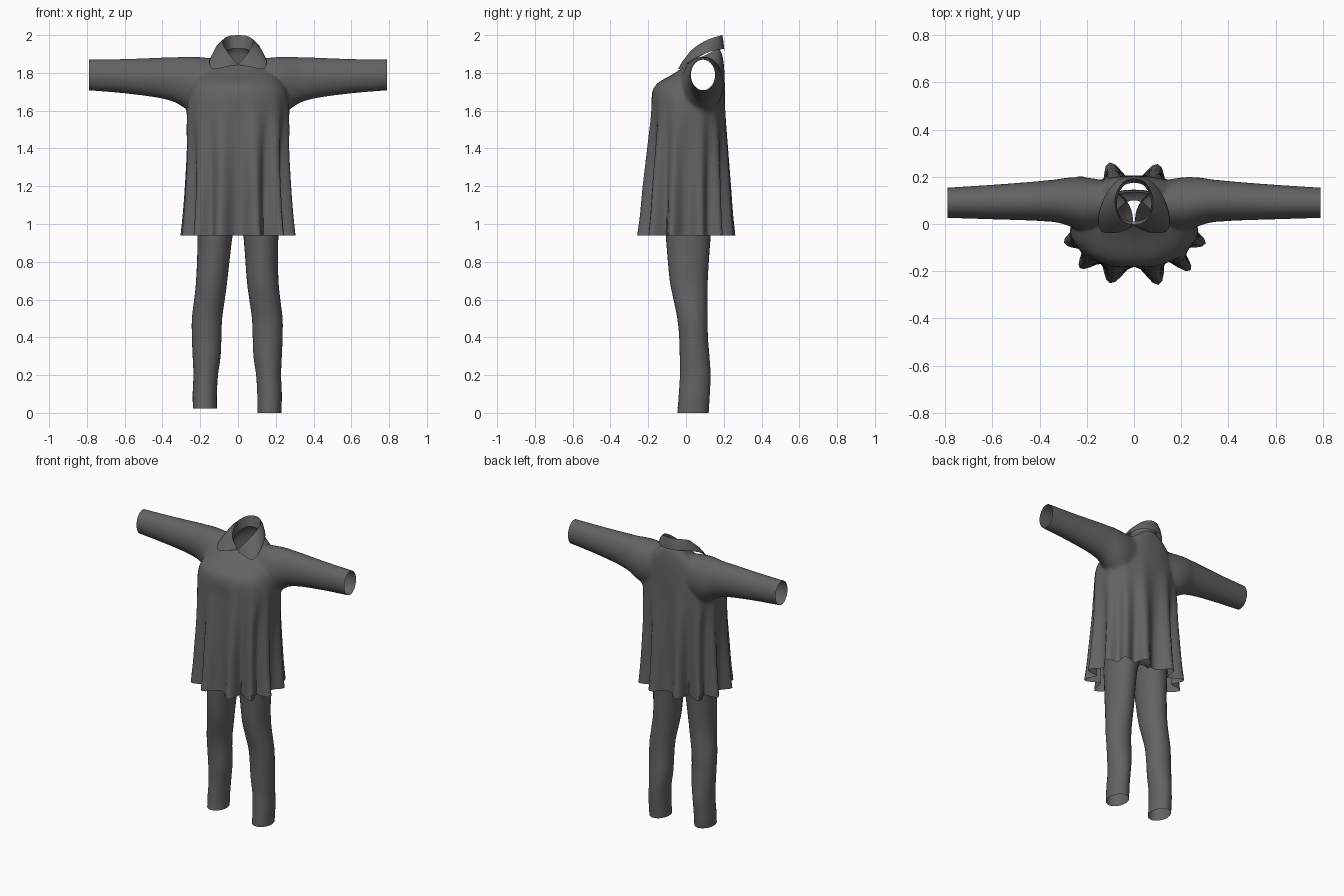
import bpy, bmesh, math

if "Cube" in bpy.data.objects:
    bpy.data.objects.remove(bpy.data.objects["Cube"])

cloth = bpy.data.materials.new("dark_grey_cloth")
cloth.diffuse_color = (0.125, 0.125, 0.125, 1)
cloth.use_nodes = True
cloth.node_tree.nodes["Principled BSDF"].inputs["Base Color"].default_value = cloth.diffuse_color


def smooth_stations(st, sub=4):
    """Catmull-Rom resampling of a list of equal-length tuples."""
    out = []
    for i in range(len(st) - 1):
        a, b, c, d = st[max(i - 1, 0)], st[i], st[i + 1], st[min(i + 2, len(st) - 1)]
        for k in range(sub):
            t = k / sub
            out.append(tuple(0.5 * (2 * q + (r - p) * t + (2 * p - 5 * q + 4 * r - s) * t * t
                                    + (3 * q - p - 3 * r + s) * t ** 3)
                             for p, q, r, s in zip(a, b, c, d)))
    return out + [st[-1]]


def loft(name, rings, closed=True, caps=False):
    bm = bmesh.new()
    rows = [[bm.verts.new(p) for p in ring] for ring in rings]
    n = len(rows[0])
    for a, b in zip(rows, rows[1:]):
        for i in range(n if closed else n - 1):
            j = (i + 1) % n
            bm.faces.new((a[i], a[j], b[j], b[i]))
    if caps:
        bm.faces.new(rows[0][::-1])
        bm.faces.new(rows[-1])
    bmesh.ops.recalc_face_normals(bm, faces=bm.faces)
    me = bpy.data.meshes.new(name)
    bm.to_mesh(me)
    bm.free()
    ob = bpy.data.objects.new(name, me)
    bpy.context.collection.objects.link(ob)
    me.materials.append(cloth)
    return ob


def shade(ob, angle=60):
    bpy.ops.object.select_all(action='DESELECT')
    ob.select_set(True)
    bpy.context.view_layer.objects.active = ob
    bpy.ops.object.shade_smooth_by_angle(angle=math.radians(angle))


def spow(v, e):
    return math.copysign(abs(v) ** e, v)


# Tunic body: z at front, z at back, half width, front y, back y, fold depth
body_stations = [
    (0.94, 0.94, 0.278, -0.222, 0.225, 0.036),
    (1.05, 1.05, 0.272, -0.214, 0.220, 0.030),
    (1.20, 1.20, 0.267, -0.208, 0.217, 0.023),
    (1.40, 1.40, 0.266, -0.196, 0.213, 0.013),
    (1.58, 1.58, 0.274, -0.184, 0.208, 0.005),
    (1.69, 1.69, 0.262, -0.180, 0.206, 0.0),
    (1.745, 1.78, 0.232, -0.150, 0.204, 0.0),
    (1.79, 1.845, 0.185, -0.075, 0.200, 0.0),
    (1.82, 1.90, 0.120, -0.030, 0.190, 0.0),
    (1.845, 1.93, 0.078, 0.000, 0.175, 0.0),
]


def body_ring(zf, zb, hx, yf, yb, fold, n=96):
    ring = []
    for i in range(n):
        p = 2 * math.pi * i / n                      # 0 = straight ahead
        s, c = math.sin(p), math.cos(p)
        w = fold * -math.cos(12 * p) * (1 + 0.25 * math.sin(2 * p + 0.6))
        x = hx * spow(s, 0.82) + w * s
        y = (yf + yb) / 2 - (yb - yf) / 2 * spow(c, 0.82) - w * c
        ring.append((x, y, zf + (zb - zf) * (y - yf) / (yb - yf)))
    return ring


tunic = loft("tunic", [body_ring(*s) for s in smooth_stations(body_stations)], caps=True)

# Sleeves: x, bottom z, top z, front y, back y
sleeve_stations = [
    (0.09, 1.66, 1.872, 0.000, 0.175),
    (0.20, 1.585, 1.886, -0.03, 0.200),
    (0.28, 1.61, 1.888, -0.008, 0.198),
    (0.33, 1.642, 1.884, 0.006, 0.190),
    (0.42, 1.668, 1.880, 0.014, 0.180),
    (0.60, 1.692, 1.873, 0.020, 0.166),
    (0.79, 1.708, 1.870, 0.026, 0.154),
]


def sleeve_ring(x, z0, z1, y0, y1, side, n=40):
    return [(side * x, (y0 + y1) / 2 + (y1 - y0) / 2 * math.cos(a),
             (z0 + z1) / 2 + (z1 - z0) / 2 * math.sin(a))
            for a in (2 * math.pi * (i + 0.5) / n for i in range(n))]


for side in (-1, 1):
    sleeve = loft("sleeve", [sleeve_ring(*s, side) for s in smooth_stations(sleeve_stations)],
                  caps=True)
    mod = tunic.modifiers.new("join", 'BOOLEAN')
    mod.operation, mod.solver, mod.object = 'UNION', 'EXACT', sleeve
    bpy.context.view_layer.objects.active = tunic
    bpy.ops.object.modifier_apply(modifier=mod.name)
    bpy.data.objects.remove(sleeve)

# Open the hem, cuffs and neck, then soften the armholes
bm = bmesh.new()
bm.from_mesh(tunic.data)
bmesh.ops.delete(bm, geom=[f for f in bm.faces if len(f.verts) > 24], context='FACES')
bmesh.ops.remove_doubles(bm, verts=bm.verts, dist=0.002)
armhole = [v for v in bm.verts if 0.1 < abs(v.co.x) < 0.36 and v.co.z > 1.54]
for _ in range(5):
    bmesh.ops.smooth_vert(bm, verts=armhole, factor=0.5,
                          use_axis_x=True, use_axis_y=True, use_axis_z=True)
bm.to_mesh(tunic.data)
bm.free()
shade(tunic, 75)

# Collar: half outlines from front centre to back centre
stand = [(0.002, 0.012, 1.840), (0.03, 0.015, 1.848), (0.055, 0.03, 1.862),
         (0.072, 0.07, 1.885), (0.068, 0.12, 1.91), (0.04, 0.165, 1.927), (0, 0.175, 1.93)]
fold = [(0.003, 0.000, 1.848), (0.025, 0.000, 1.872), (0.052, 0.015, 1.905),
        (0.076, 0.06, 1.945), (0.078, 0.12, 1.978), (0.045, 0.178, 1.996), (0, 0.192, 2.0)]
leaf = [(0.004, -0.008, 1.842), (0.065, -0.036, 1.832), (0.138, -0.032, 1.820),
        (0.150, 0.03, 1.868), (0.122, 0.12, 1.910), (0.066, 0.188, 1.925), (0, 0.203, 1.925)]


def mid(a, b, lift):
    return [tuple((p + q) / 2 + d for p, q, d in zip(u, v, (lift * (u[0] + v[0]) * 4, 0, lift)))
            for u, v in zip(a, b)]


def full(half):
    half = smooth_stations(half, 3)
    return [(-x, y, z) for x, y, z in half] + half[-2::-1]


collar = loft("collar", [full(h) for h in (stand, fold, mid(fold, leaf, 0.008), leaf)],
              closed=False)
shade(collar, 50)

# Trouser legs: z, inner x, outer x, front y, back y
leg_stations = [
    (0.00, 0.102, 0.230, -0.045, 0.120),
    (0.10, 0.102, 0.232, -0.038, 0.126),
    (0.20, 0.096, 0.228, -0.032, 0.130),
    (0.30, 0.082, 0.232, -0.033, 0.124),
    (0.40, 0.078, 0.236, -0.036, 0.116),
    (0.50, 0.074, 0.236, -0.046, 0.114),
    (0.60, 0.060, 0.224, -0.066, 0.113),
    (0.70, 0.047, 0.214, -0.086, 0.115),
    (0.85, 0.036, 0.212, -0.100, 0.124),
    (0.95, 0.026, 0.214, -0.108, 0.132),
    (1.03, 0.004, 0.216, -0.112, 0.140),
]


def oval(z, x0, x1, y0, y1, n=32):
    return [((x0 + x1) / 2 + (x1 - x0) / 2 * math.cos(a),
             (y0 + y1) / 2 + (y1 - y0) / 2 * math.sin(a), z)
            for a in (2 * math.pi * i / n for i in range(n))]


for name, side, rise, shift in (("left_leg", -1, 0.022, 0.01), ("right_leg", 1, 0, 0)):
    rings = []
    for z, x0, x1, y0, y1 in smooth_stations(leg_stations, 3):
        s = shift * min(1, max(0, (0.95 - z) * 4))
        ring = oval(max(z, rise + z * 0.5), x0 + s, x1 + s * 0.8, y0, y1)
        rings.append([(side * x, y, h) for x, y, h in ring])
    shade(loft(name, rings))

# Trouser seat under the tunic
seat = [(1.0, -0.08, 0.08, -0.07, 0.10), (1.03, -0.21, 0.21, -0.112, 0.14),
        (1.12, -0.212, 0.212, -0.115, 0.145), (1.22, -0.195, 0.195, -0.105, 0.135)]
shade(loft("trouser_seat", [oval(*s) for s in smooth_stations(seat, 3)]))
